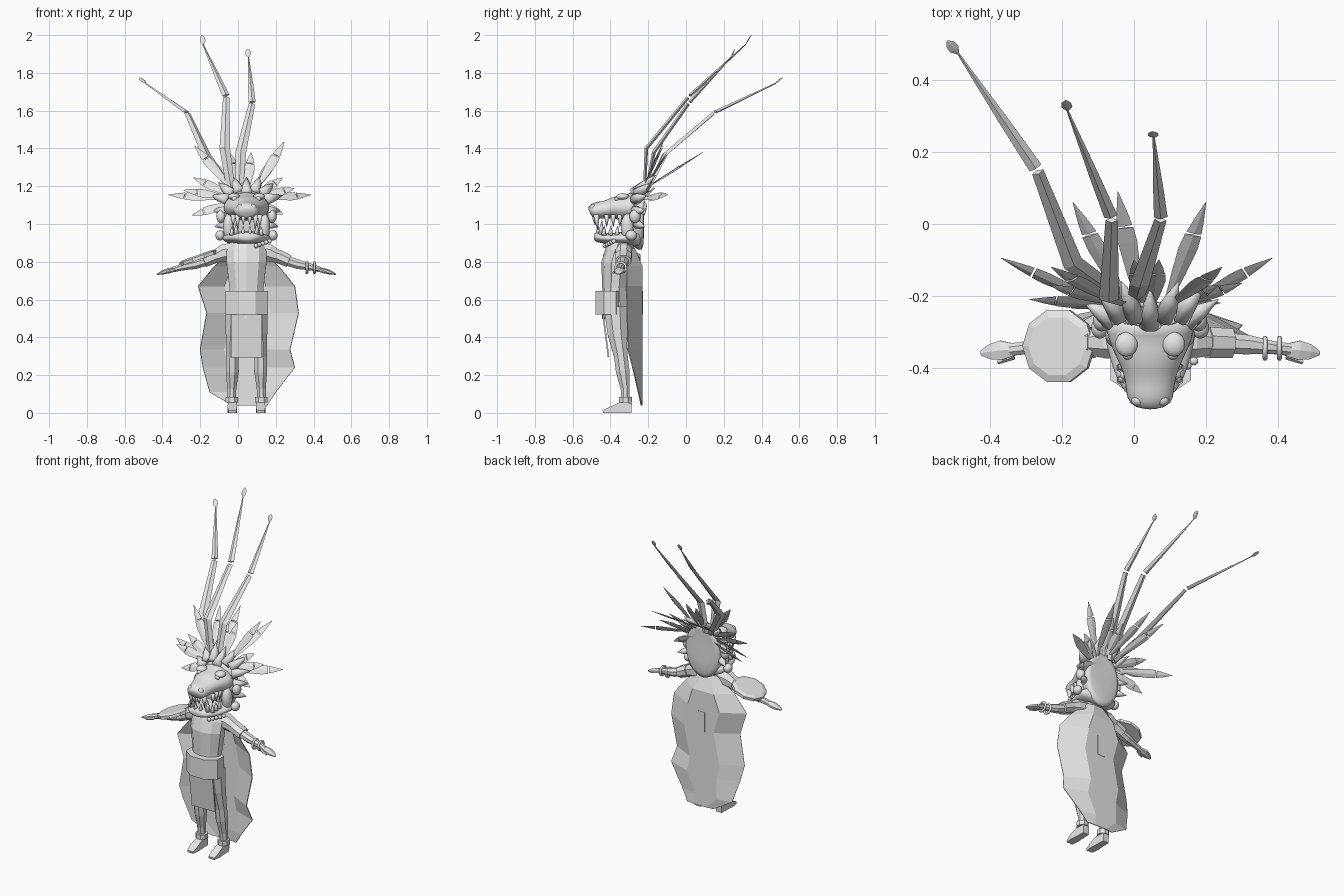
import bpy, bmesh, math
from mathutils import Vector as V

CX = 0.045                       # body centre line
X, Y = V((1, 0, 0)), V((0, 1, 0))
grey = bpy.data.materials.new("plain grey")
grey.diffuse_color = (0.8, 0.8, 0.8, 1)


def finish(name, bm, smooth=False, subd=0, fix=True):
    if fix:
        bmesh.ops.recalc_face_normals(bm, faces=bm.faces)
    me = bpy.data.meshes.new(name)
    for f in bm.faces:
        f.smooth = smooth
    bm.to_mesh(me)
    bm.free()
    me.materials.append(grey)
    ob = bpy.data.objects.new(name, me)
    bpy.context.collection.objects.link(ob)
    if subd:
        ob.modifiers.new("subd", "SUBSURF").levels = subd
        ob.modifiers["subd"].render_levels = subd
    return ob


def tube(name, rows, n=8, side=X, flat=True, smooth=False, subd=0):
    """Capped loft through rows of (x, y, z, half width, half depth)."""
    bm = bmesh.new()
    pts = [V(r[:3]) for r in rows]
    off, k = (math.pi / n, 1 / math.cos(math.pi / n)) if flat else (0, 1)
    rings = []
    for i, r in enumerate(rows):
        t = (pts[min(i + 1, len(pts) - 1)] - pts[max(i - 1, 0)]).normalized()
        v = t.cross(side).normalized()
        u = v.cross(t)
        ring = []
        for j in range(n):
            a = off + math.tau * j / n
            ring.append(bm.verts.new(pts[i] + u * math.cos(a) * r[3] * k + v * math.sin(a) * r[4] * k))
        rings.append(ring)
    for a, b in zip(rings, rings[1:]):
        for j in range(n):
            bm.faces.new((a[j], a[(j + 1) % n], b[(j + 1) % n], b[j]))
    bm.faces.new(rings[0])
    bm.faces.new(rings[-1])
    return finish(name, bm, smooth, subd)


def spike(name, p, q, r, n=6, smooth=True):
    p, q = V(p), V(q)
    side = Y if abs((q - p).normalized().x) > 0.7 else X
    return tube(name, [(*p, r, r), (*p.lerp(q, .5), r * .65, r * .65), (*q, .001, .001)], n, side, smooth=smooth)


def ball(name, c, size):
    bm = bmesh.new()
    bmesh.ops.create_uvsphere(bm, u_segments=14, v_segments=9, radius=1)
    for v in bm.verts:
        v.co = V(c) + V((v.co.x * size[0], v.co.y * size[1], v.co.z * size[2]))
    return finish(name, bm, True)


def blade(name, a, b, rows, side):
    """Thin feather piece; rows are (fraction along, half width)."""
    a, b = V(a), V(b)
    return tube(name, [(*a.lerp(b, t), w, max(w * .18, .001)) for t, w in rows], 4, side, flat=False)


# torso, belt and loincloth
tube("torso", [(CX, -.37, .50, .10, .07), (CX, -.375, .66, .09, .065), (CX, -.37, .79, .105, .075),
               (CX, -.355, .85, .105, .07), (CX, -.33, .91, .08, .06)], 10)
tube("belt", [(CX + .002, -.402, .52, .112, .078), (CX + .002, -.402, .645, .112, .078)], 8)
tube("belt_back_plate", [(CX + .01, -.232, .52, .027, .004), (CX + .01, -.232, .645, .027, .004)], 4)
tube("loincloth", [(CX, -.41, .295, .083, .004), (CX, -.44, .53, .083, .004)], 4)

# legs, ankle cuffs, feet, arms, hands: mirrored about the centre line
for s in (-1, 1):
    tag = "left" if s > 0 else "right"
    lx = CX + s * .075
    tube(tag + "_leg", [(lx + s * .005, -.295 - .025, .07, .022, .022), (lx + s * .003, -.322, .13, .024, .024),
                        (lx, -.335, .22, .034, .036), (lx, -.345, .30, .033, .036),
                        (lx - s * .008, -.365, .42, .043, .05), (lx - s * .015, -.375, .56, .05, .06)], 8)
    tube(tag + "_ankle_cuff", [(lx + s * .003, -.32, .055, .034, .034), (lx + s * .003, -.32, .085, .034, .034)], 8)
    tube(tag + "_foot", [(lx, -.288, .026, .02, .026), (lx, -.345, .029, .022, .029),
                         (lx, -.40, .016, .026, .016), (lx, -.44, .007, .02, .007)], 4)

    def arm(rows):
        return [(CX + s * r[0], *r[1:]) for r in rows]
    tube(tag + "_shoulder", arm([(.05, -.33, .855, .045, .05), (.12, -.33, .846, .044, .046),
                                 (.165, -.33, .828, .036, .034)]), 8, Y)
    tube(tag + "_sleeve", arm([(.16, -.33, .832, .043, .036), (.225, -.332, .803, .041, .033)]), 8, Y)
    tube(tag + "_forearm", arm([(.20, -.332, .81, .03, .026), (.27, -.336, .787, .027, .025),
                                (.34, -.344, .772, .018, .018), (.39, -.35, .758, .017, .014)]), 8, Y)
    tube(tag + "_hand", arm([(.375, -.35, .761, .016, .011), (.415, -.352, .752, .027, .012),
                             (.445, -.356, .743, .021, .009), (.472, -.36, .734, .006, .003)]), 6, Y)
    tube(tag + "_thumb", arm([(.38, -.368, .755, .008, .007), (.425, -.385, .742, .005, .004)]), 5, Y)

# bracelets on the left wrist
for x in (.365, .405):
    bm = bmesh.new()
    n, m = 14, 6
    g = [[bm.verts.new((x + .007 * math.cos(b), -.346 + (.028 + .007 * math.sin(b)) * math.cos(a),
                        .769 + (.028 + .007 * math.sin(b)) * math.sin(a)))
          for b in (math.tau * j / m for j in range(m))] for a in (math.tau * i / n for i in range(n))]
    for i in range(n):
        for j in range(m):
            bm.faces.new((g[i][j], g[(i + 1) % n][j], g[(i + 1) % n][(j + 1) % m], g[i][(j + 1) % m]))
    finish("bracelet", bm, True)

# round shield lying along the right arm
c, nrm = V((-.21, -.34, .822)), V((-.33, 0, .94)).normalized()
tube("shield", [(*(c + nrm * h), r, r) for h, r in ((-.012, .1), (.006, .1), (.014, .08))], 10, Y)

# cape: folded sheet
bm = bmesh.new()
grid = []
for z, xl, xr, yo, yc in ((.87, -.02, .11, -.285, -.275), (.775, -.125, .215, -.315, -.235),
                          (.67, -.21, .30, -.315, -.235), (.53, -.165, .32, -.315, -.235),
                          (.335, -.20, .275, -.31, -.235), (.24, -.185, .30, -.285, -.235),
                          (.11, -.15, .20, -.255, -.235), (.04, -.03, .155, -.24, -.235)):
    f1, f2 = xl + (xr - xl) * .27, xl + (xr - xl) * .70
    grid.append([bm.verts.new(p) for p in ((xl, yo, z), (f1, yc, z), (f2, yc, z), (xr, yo, z))])
for a, b in zip(grid, grid[1:]):
    for j in range(3):
        bm.faces.new((a[j], a[j + 1], b[j + 1], b[j]))
cape = finish("cape", bm)
cape.modifiers.new("thick", "SOLIDIFY").thickness = .005

# beast head: skull, muzzle and lower jaw
def head(name, rows):
    tube(name, [(CX, y, z, rx, rz) for y, z, rx, rz in rows], 14, X, smooth=True, subd=1)

head("skull", [(-.222, 1.03, .07, .10), (-.222, 1.03, .112, .168), (-.228, 1.03, .12, .175), (-.27, 1.035, .125, .15),
               (-.31, 1.04, .105, .12), (-.335, 1.04, .06, .07)])
head("muzzle", [(-.25, 1.10, .12, .09), (-.30, 1.085, .125, .07), (-.35, 1.085, .105, .066), (-.39, 1.085, .085, .056),
                (-.43, 1.075, .07, .045), (-.47, 1.072, .067, .046), (-.50, 1.066, .06, .04), (-.51, 1.06, .03, .02)])
head("lower_jaw", [(-.23, .93, .10, .05), (-.27, .925, .135, .045), (-.34, .925, .122, .033), (-.40, .922, .105, .028),
                   (-.45, .928, .085, .03), (-.48, .932, .06, .024), (-.488, .932, .03, .012)])
for s in (-1, 1):
    ball("eye", (CX + s * .063, -.365, 1.133), (.015, .013, .013))
    ball("brow", (CX + s * .066, -.335, 1.145), (.032, .035, .018))
    ball("nostril", (CX + s * .035, -.492, 1.088), (.018, .016, .018))
    ball("ear_lump", (CX + s * .135, -.27, 1.04), (.025, .03, .035))
    ball("jaw_knob", (CX + s * .14, -.29, .94), (.025, .03, .028))
    ball("cheek", (CX + s * .095, -.31, .985), (.03, .035, .07))
    # teeth
    spike("fang", (CX + s * .048, -.475, 1.05), (CX + s * .046, -.468, .97), .014)
    spike("upper_tooth", (CX + s * .017, -.485, 1.04), (CX + s * .017, -.482, .995), .011)
    spike("lower_fang", (CX + s * .055, -.45, .945), (CX + s * .052, -.445, 1.02), .013)
    spike("lower_tooth", (CX + s * .018, -.468, .945), (CX + s * .018, -.464, .99), .011)
    for y in (-.42, -.385, -.35):
        spike("side_upper_tooth", (CX + s * .072, y, 1.05), (CX + s * .07, y, .985), .012)
        spike("side_lower_tooth", (CX + s * .08, y - .015, .94), (CX + s * .075, y - .012, .99), .012)
    # mane tufts
    for dx, y, z, tx, ty, tz, r in ((.10, -.27, 1.13, .19, -.21, 1.15, .03), (.11, -.27, 1.07, .18, -.22, 1.07, .026),
                                    (.08, -.26, 1.16, .15, -.17, 1.22, .03), (.04, -.26, 1.17, .08, -.16, 1.26, .03),
                                    (.11, -.26, 1.0, .17, -.22, .985, .024)):
        spike("mane_tuft", (CX + s * dx, y, z), (CX + s * tx, ty, tz), r, 8)
spike("crest_tuft", (CX, -.28, 1.16), (CX, -.18, 1.25), .03, 8)
for i in range(5):
    ball("throat_bead", (CX + .05 + i * .018, -.43 + i * .012, .885 + i * .006), (.012, .012, .012))

# short feathers fanning behind the head; each is a leaf and a loose tip
tips = [(.385, -.095, 1.155), (-.37, -.095, 1.155), (.235, -.17, 1.245), (-.235, -.17, 1.245), (.24, -.22, 1.05),
        (-.245, -.22, 1.045), (.245, -.12, 1.435), (-.23, -.12, 1.415), (.07, -.1, 1.38), (0, -.1, 1.37),
        (.2, .06, 1.36), (-.17, .06, 1.36), (-.045, .09, 1.38), (.30, -.165, 1.19), (-.29, -.21, 1.18)]
for t in tips:
    tip = V(t)
    base = V((.03 + t[0] * .3, -.225, 1.13 + (t[2] - 1.13) * .22))
    side = (tip - base).cross(V((0, -1, .7))).normalized()
    blade("short_feather", base, tip, [(0, .008), (.3, .02), (.55, .027), (.68, .024)], side)
    blade("short_feather_tip", base, tip, [(.70, .022), (.82, .015), (1, .001)], side)

# three long plumes: lower quill, upper quill and a small tip
for p, side in (([(-.03, -.21, 1.17), (-.17, -.11, 1.37), (-.27, .15, 1.59), (-.49, .475, 1.745), (-.52, .51, 1.775)],
                 V((.85, .5, 0))),
                ([(-.035, -.22, 1.17), (-.07, -.21, 1.40), (-.062, .015, 1.675), (-.185, .315, 1.95), (-.19, .345, 2.0)], X),
                ([(.005, -.21, 1.17), (.015, -.17, 1.38), (.075, .015, 1.64), (.055, .24, 1.885), (.052, .258, 1.925)], X)):
    a, b, c, d, e = p
    cut = V(b).lerp(V(c), .98)
    up = V(c).lerp(V(d), .02)
    tube("plume_lower", [(*a, .022, .008), (*b, .028, .01), (*cut, .017, .009)], 4, side, flat=False)
    tube("plume_upper", [(*up, .019, .009), (*V(c).lerp(V(d), .4), .014, .007), (*d, .003, .003)], 4, side, flat=False)
    blade("plume_tip", d, e, [(0, .003), (.35, .015), (.75, .013), (1, .002)], side)
